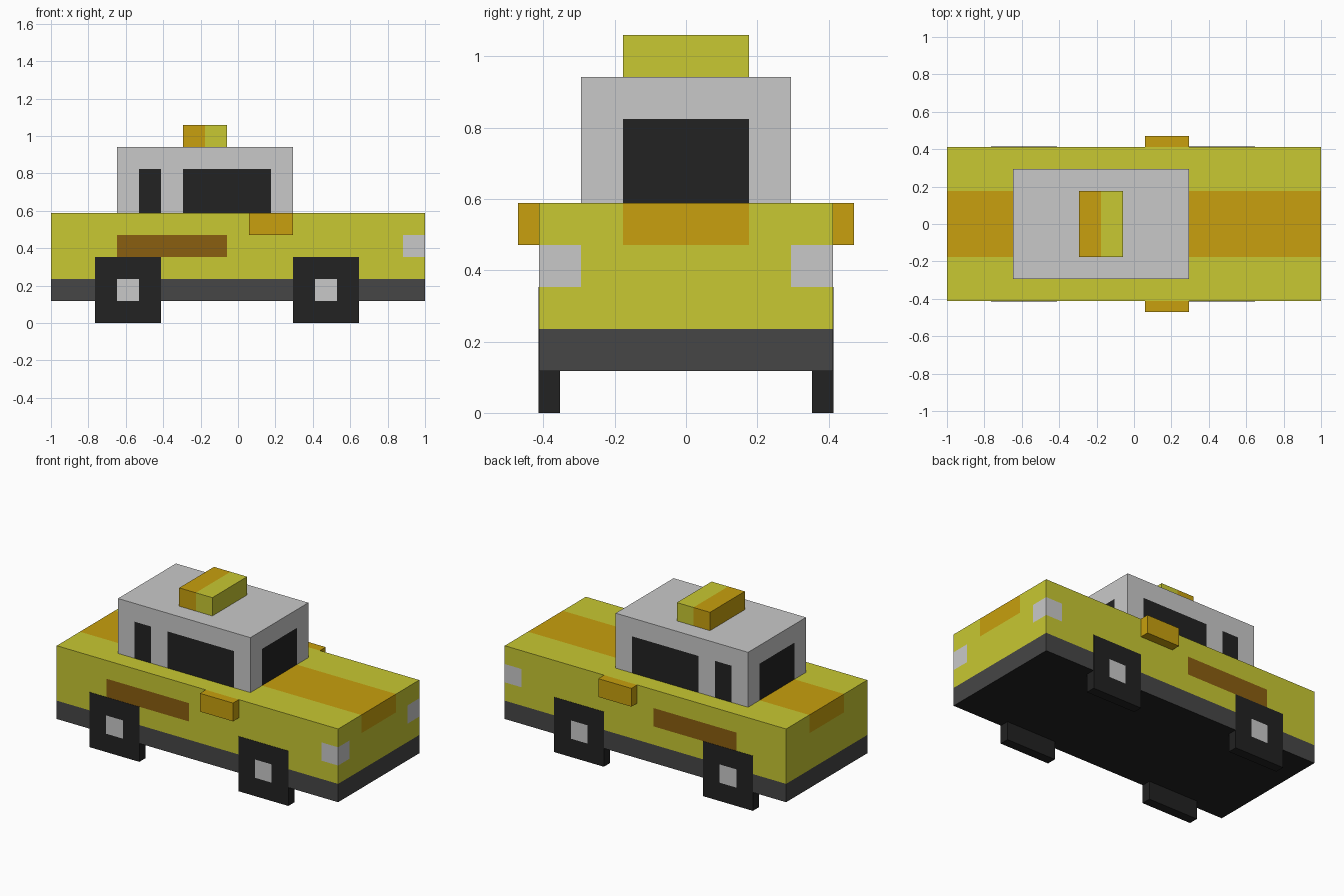
import bpy, bmesh
from mathutils import Vector

if "Cube" in bpy.data.objects:
    bpy.data.objects.remove(bpy.data.objects["Cube"])

U = 1 / 17  # one block unit; the car is 34 units long


def material(name, rgb):
    lin = [((c / 255 + 0.055) / 1.055) ** 2.4 for c in rgb]
    m = bpy.data.materials.new(name)
    m.diffuse_color = (*lin, 1)
    m.use_nodes = True
    m.node_tree.nodes["Principled BSDF"].inputs["Base Color"].default_value = m.diffuse_color
    return m


YELLOW, ORANGE, BROWN, LIGHT, DARK, BLACK = range(6)
MATS = [material("yellow paint", (200, 200, 50)),
        material("orange paint", (200, 160, 14)),
        material("brown trim", (138, 94, 16)),
        material("light grey", (201, 201, 201)),
        material("dark grey", (70, 70, 70)),
        material("black", (34, 34, 34))]


def box(name, lo, hi, rule, cuts=((), (), ())):
    """Box in block units, sliced at cuts per axis; rule(centre, normal) picks the colour."""
    bm = bmesh.new()
    bmesh.ops.create_cube(bm, size=1)
    for v in bm.verts:
        v.co = Vector([lo[i] if v.co[i] < 0 else hi[i] for i in range(3)])
    for axis, values in enumerate(cuts):
        for c in values:
            co, no = Vector(), Vector()
            co[axis], no[axis] = c, 1
            bmesh.ops.bisect_plane(bm, geom=bm.verts[:] + bm.edges[:] + bm.faces[:],
                                   plane_co=co, plane_no=no)
    bm.normal_update()
    for f in bm.faces:
        f.material_index = rule(f.calc_center_median(), f.normal)
    bmesh.ops.scale(bm, vec=(U, U, U), verts=bm.verts)
    me = bpy.data.meshes.new(name)
    bm.to_mesh(me)
    bm.free()
    for m in MATS:
        me.materials.append(m)
    ob = bpy.data.objects.new(name, me)
    bpy.context.collection.objects.link(ob)
    return ob


# Body: sill, bonnet stripe, headlights and door trim are cut faces
def body_rule(c, n):
    if n.z < -0.5:
        return BLACK
    if c.z < 4:
        return DARK
    if abs(n.y) < 0.5 and abs(c.y) < 3 and c.z > 8:
        return ORANGE
    if 6 < c.z < 8:
        if n.x > 0.5 and abs(c.y) > 5 or abs(n.y) > 0.5 and c.x > 15:
            return LIGHT
        if abs(n.y) > 0.5 and -11 < c.x < -1:
            return BROWN
    return YELLOW


box("body", (-17, -7, 2), (17, 7, 10), body_rule,
    ((-11, -1, 15), (-5, -3, 3, 5), (4, 6, 8)))


# Cabin with windows on all four sides
def cabin_rule(c, n):
    if abs(n.z) < 0.5 and c.z < 14:
        if abs(n.x) > 0.5 and abs(c.y) < 3:
            return BLACK
        if abs(n.y) > 0.5 and (-9 < c.x < -7 or -5 < c.x < 3):
            return BLACK
    return LIGHT


box("cabin", (-11, -5, 10), (5, 5, 16), cabin_rule,
    ((-9, -7, -5, 3), (-3, 3), (14,)))

# Roof sign, orange rear half
box("roof_sign", (-5, -3, 16), (-1, 3, 18),
    lambda c, n: ORANGE if c.x < -3 else YELLOW, ((-3,), (), ()))

for side, s in (("right", -1), ("left", 1)):
    # Wing mirrors
    y0, y1 = sorted((7 * s, 8 * s))
    box(side + "_mirror", (1, y0, 8), (5, y1, 10), lambda c, n: ORANGE)
    # Wheels, almost flush with the body, with a square hub on the outside
    y0, y1 = sorted((6 * s, 7.03 * s))
    for end, x, hub in (("rear", -13, -10), ("front", 5, 8)):
        box(f"{end}_{side}_wheel", (x, y0, 0), (x + 6, y1, 6),
            lambda c, n: LIGHT if n.y * s > 0.5 and abs(c.x - hub) < 1
            and 2 < c.z < 4 else BLACK,
            ((hub - 1, hub + 1), (), (2, 4)))
